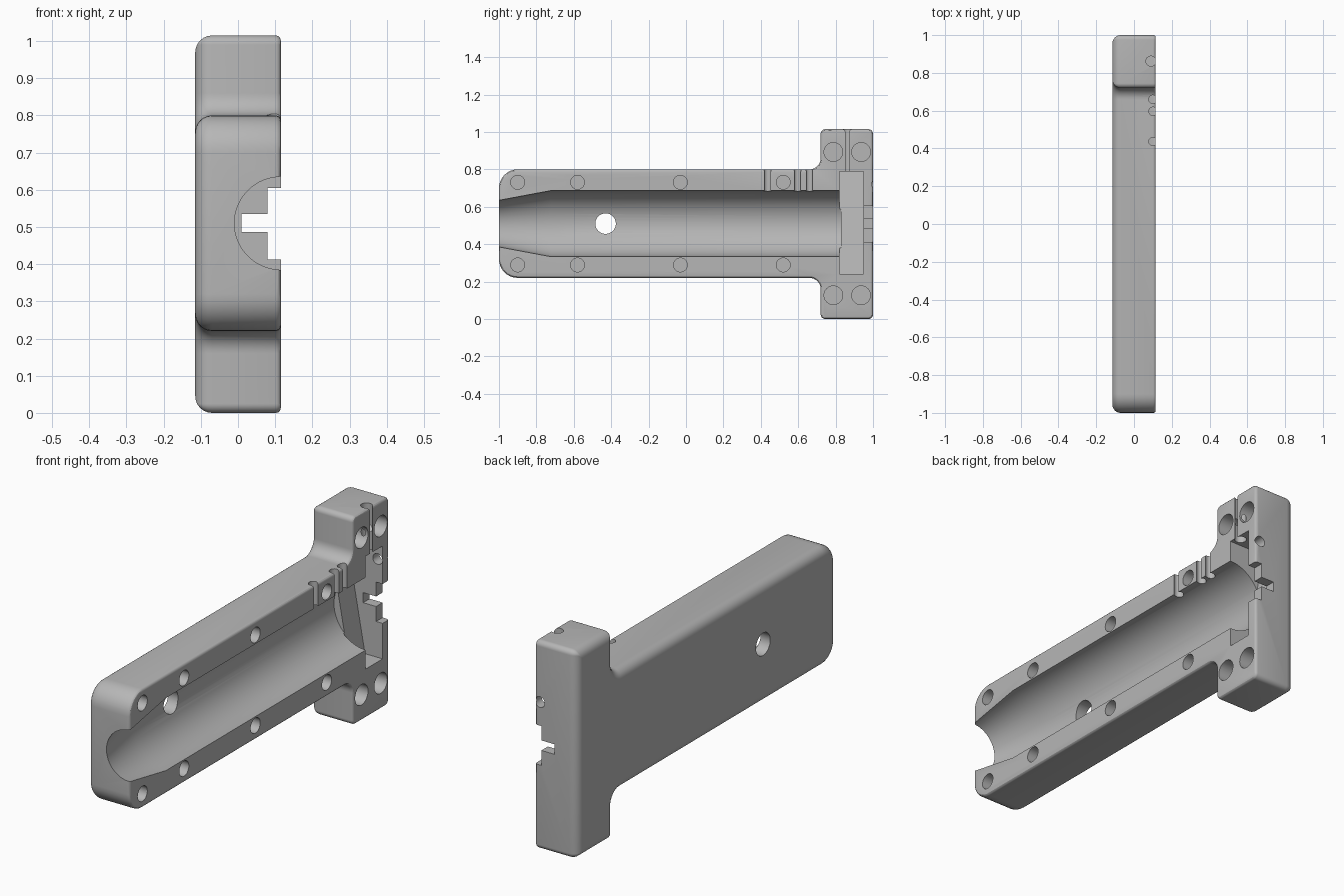
import bpy, bmesh, math
from mathutils import Matrix, Vector

cube = bpy.data.objects.get("Cube")
if cube:
    bpy.data.objects.remove(cube, do_unlink=True)

FACE = 0.115      # open face, the back is at -FACE
AXIS_Z = 0.51     # height of the bore axis

grey = bpy.data.materials.new("plain_grey")
grey.use_nodes = True
grey.diffuse_color = (0.47, 0.47, 0.47, 1)
grey.node_tree.nodes["Principled BSDF"].inputs["Base Color"].default_value = grey.diffuse_color


def make_object(name, bm):
    bmesh.ops.recalc_face_normals(bm, faces=bm.faces[:])
    mesh = bpy.data.meshes.new(name)
    bm.to_mesh(mesh)
    bm.free()
    mesh.materials.append(grey)
    obj = bpy.data.objects.new(name, mesh)
    bpy.context.collection.objects.link(obj)
    return obj


def loft(name, rings):
    bm = bmesh.new()
    loops = [[bm.verts.new(p) for p in ring] for ring in rings]
    for a, b in zip(loops, loops[1:]):
        for i in range(len(a)):
            j = (i + 1) % len(a)
            bm.faces.new((a[i], a[j], b[j], b[i]))
    bm.faces.new(loops[0])
    bm.faces.new(loops[-1])
    return make_object(name, bm)


# T-shaped side profile: y, z, corner radius
CORNERS = [(-1, 0.22, 0.1), (0.72, 0.22, 0.06), (0.72, 0, 0.025), (1, 0, 0.025),
           (1, 1.015, 0.025), (0.72, 1.015, 0.025), (0.72, 0.8, 0.06), (-1, 0.8, 0.1)]


def outline(x, inset):
    """Rounded side profile at x, shrunk by inset."""
    points = []
    count = len(CORNERS)
    for i, (y, z, radius) in enumerate(CORNERS):
        here = Vector((y, z))
        d1 = (here - Vector(CORNERS[i - 1][:2])).normalized()
        d2 = (Vector(CORNERS[(i + 1) % count][:2]) - here).normalized()
        convex = d1.x * d2.y - d1.y * d2.x > 0
        r = max(radius - inset, 0.004) if convex else radius + inset
        corner = here + inset * (Vector((-d1.y, d1.x)) + Vector((-d2.y, d2.x)))
        centre = corner + r * (d2 - d1)
        for k in range(9):
            t = math.pi / 2 * k / 8
            p = centre + r * (d1 * math.sin(t) - d2 * math.cos(t))
            points.append((x, p.x, p.y))
    return points


def rounded_edge(side, radius, steps):
    rings = []
    for k in range(steps + 1):
        t = math.pi / 2 * k / steps
        rings.append(outline(side * (FACE - radius + radius * math.cos(t)),
                             radius * (1 - math.sin(t))))
    return rings


body = loft("shell_half", rounded_edge(-1, 0.045, 6) + rounded_edge(1, 0.013, 3)[::-1])
cutters = []


def cut_box(x0, x1, y0, y1, z0, z1, slope=0):
    """Box cutter; its inner face leans deeper with height by slope."""
    bm = bmesh.new()
    bmesh.ops.create_cube(bm, size=1)
    for v in bm.verts:
        inner, top = v.co.x < 0, v.co.z > 0
        v.co = ((x0 - slope * top) if inner else x1,
                y1 if v.co.y > 0 else y0, z1 if top else z0)
    cutters.append(make_object("box_cutter", bm))


def cut_round(axis, start, end, radius):
    """Cylinder cutter along x, y or z."""
    a, b = Vector(start), Vector(end)
    turn = {"x": Matrix.Rotation(math.pi / 2, 4, "Y"),
            "y": Matrix.Rotation(math.pi / 2, 4, "X"), "z": Matrix()}[axis]
    bm = bmesh.new()
    bmesh.ops.create_cone(bm, cap_ends=True, segments=32, radius1=radius, radius2=radius,
                          depth=(b - a).length,
                          matrix=Matrix.Translation((a + b) / 2) @ turn)
    cutters.append(make_object("round_cutter", bm))


# Main bore with a tapered mouth
bore = [(-1.03, 0.119), (-0.72, 0.177), (0.828, 0.177)]
cutters.append(loft("bore_cutter", [
    [(FACE + r * math.cos(k * math.pi / 32), y, AXIS_Z + r * math.sin(k * math.pi / 32))
     for k in range(64)] for y, r in bore]))

# Cross pocket with leaning floor, and stepped slot through the end wall
cut_box(0.02, 0.2, 0.82, 0.95, 0.24, 0.79, slope=0.1)
cut_box(0.08, 0.2, 0.93, 1.1, 0.413, 0.605)
cut_box(0.01, 0.2, 0.93, 1.1, 0.486, 0.535)

# Screw holes, mirrored about the bore axis
for side in (-1, 1):
    for y in (-0.9, -0.58, -0.03, 0.52):
        z = AXIS_Z + side * 0.221
        cut_round("x", (0.015, y, z), (0.2, y, z), 0.037)
    for y in (0.788, 0.936):
        z = AXIS_Z + side * 0.383
        cut_round("x", (0.015, y, z), (0.2, y, z), 0.05)

# Drain hole through the back
cut_round("x", (-0.2, -0.43, AXIS_Z), (0.1, -0.43, AXIS_Z), 0.055)

# Wire grooves across the upper wall, up the flange and through the end wall
for y in (0.437, 0.597, 0.66):
    cut_round("z", (0.1, y, 0.6), (0.1, y, 0.9), 0.022)
cut_round("z", (0.09, 0.862, 0.75), (0.09, 0.862, 1.1), 0.027)
cut_round("y", (0.088, 0.92, 0.72), (0.088, 1.1, 0.72), 0.026)

# Carve everything out of the shell
bpy.context.view_layer.objects.active = body
for cutter in cutters:
    mod = body.modifiers.new("cut", "BOOLEAN")
    mod.operation = "DIFFERENCE"
    mod.solver = "EXACT"
    mod.object = cutter
    bpy.ops.object.modifier_apply(modifier=mod.name)
    bpy.data.objects.remove(cutter, do_unlink=True)

bpy.ops.object.select_all(action="DESELECT")
body.select_set(True)
bpy.ops.object.shade_smooth_by_angle(angle=math.radians(30))
